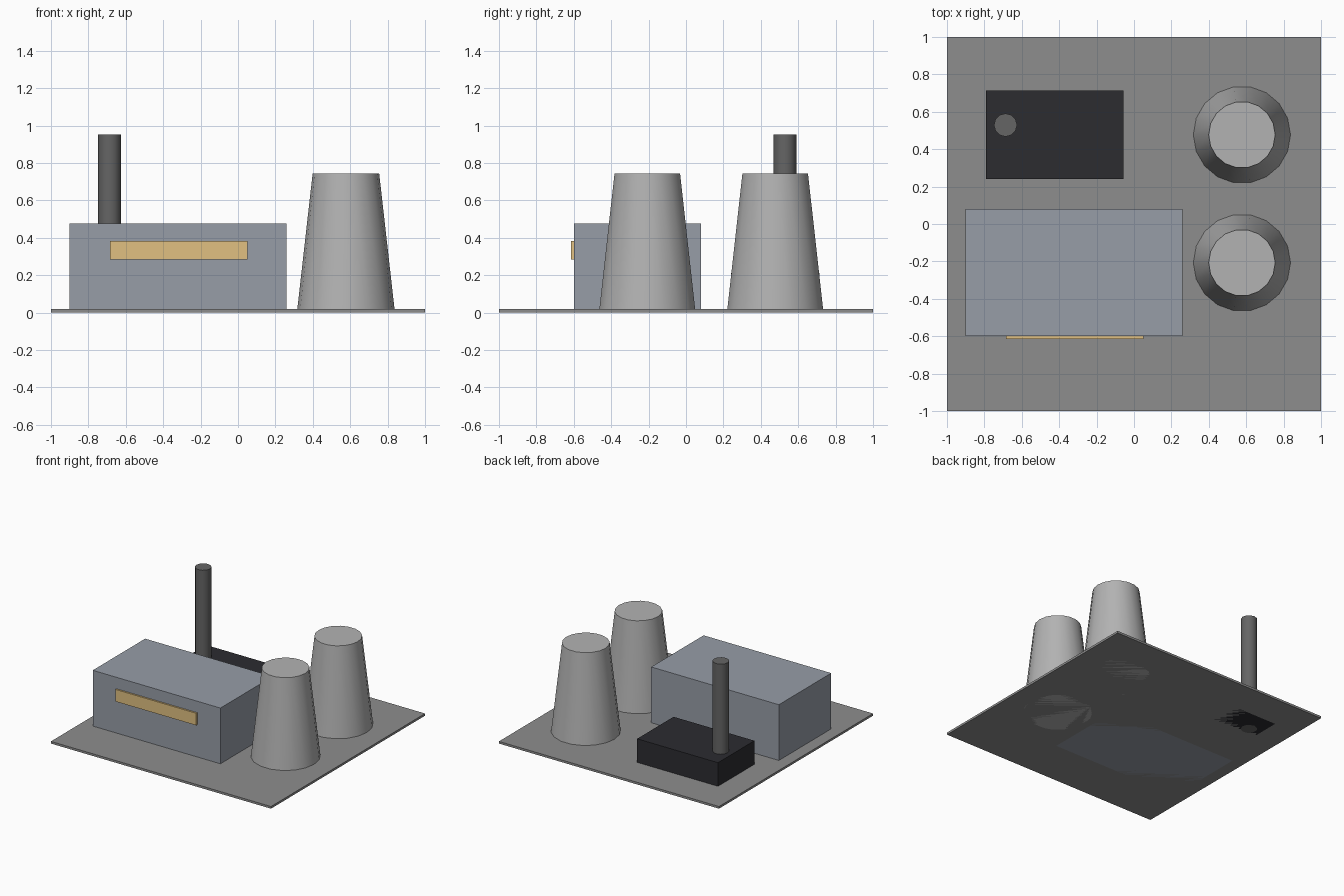
import bpy, math

if "Cube" in bpy.data.objects:
    bpy.data.objects.remove(bpy.data.objects["Cube"])


def paint(obj, name, color):
    mat = bpy.data.materials.get(name) or bpy.data.materials.new(name)
    mat.diffuse_color = (*color, 1)
    mat.use_nodes = True
    mat.node_tree.nodes["Principled BSDF"].inputs["Base Color"].default_value = mat.diffuse_color
    obj.data.materials.append(mat)


def box(name, x, y, z, color_name, color):
    spans = (x, y, z)
    bpy.ops.mesh.primitive_cube_add(size=1, location=[(a + b) / 2 for a, b in spans])
    obj = bpy.context.object
    obj.name = name
    obj.scale = [b - a for a, b in spans]
    bpy.ops.object.transform_apply(location=False, rotation=False, scale=True)
    paint(obj, color_name, color)
    return obj


def round_part(name, x, y, r_bottom, r_top, height, sides):
    bpy.ops.mesh.primitive_cone_add(vertices=sides, radius1=r_bottom, radius2=r_top,
                                    depth=height, location=(x, y, height / 2),
                                    rotation=(0, 0, math.pi / 2))
    obj = bpy.context.object
    obj.name = name
    bpy.ops.object.shade_smooth_by_angle(angle=math.radians(40))
    return obj


# Ground slab
box("base_slab", (-1, 1), (-1, 1), (0, 0.018), "slab_grey", (0.27, 0.27, 0.27))

# Main hall with lit window strip on the front
box("main_hall", (-0.9, 0.26), (-0.6, 0.08), (0, 0.476), "hall_blue_grey", (0.31, 0.34, 0.39))
box("window_strip", (-0.685, 0.05), (-0.614, -0.59), (0.283, 0.382), "window_yellow", (0.75, 0.53, 0.22))

# Rear annex and its chimney
box("annex", (-0.79, -0.055), (0.24, 0.713), (0, 0.212), "annex_dark", (0.025, 0.025, 0.03))
chimney = round_part("chimney", -0.687, 0.529, 0.062, 0.062, 0.952, 12)
paint(chimney, "chimney_grey", (0.13, 0.13, 0.13))

# Pair of cooling towers
for label, y in (("front", -0.207), ("back", 0.477)):
    tower = round_part(f"cooling_tower_{label}", 0.577, y, 0.262, 0.178, 0.743, 18)
    paint(tower, "tower_grey", (0.45, 0.45, 0.45))
